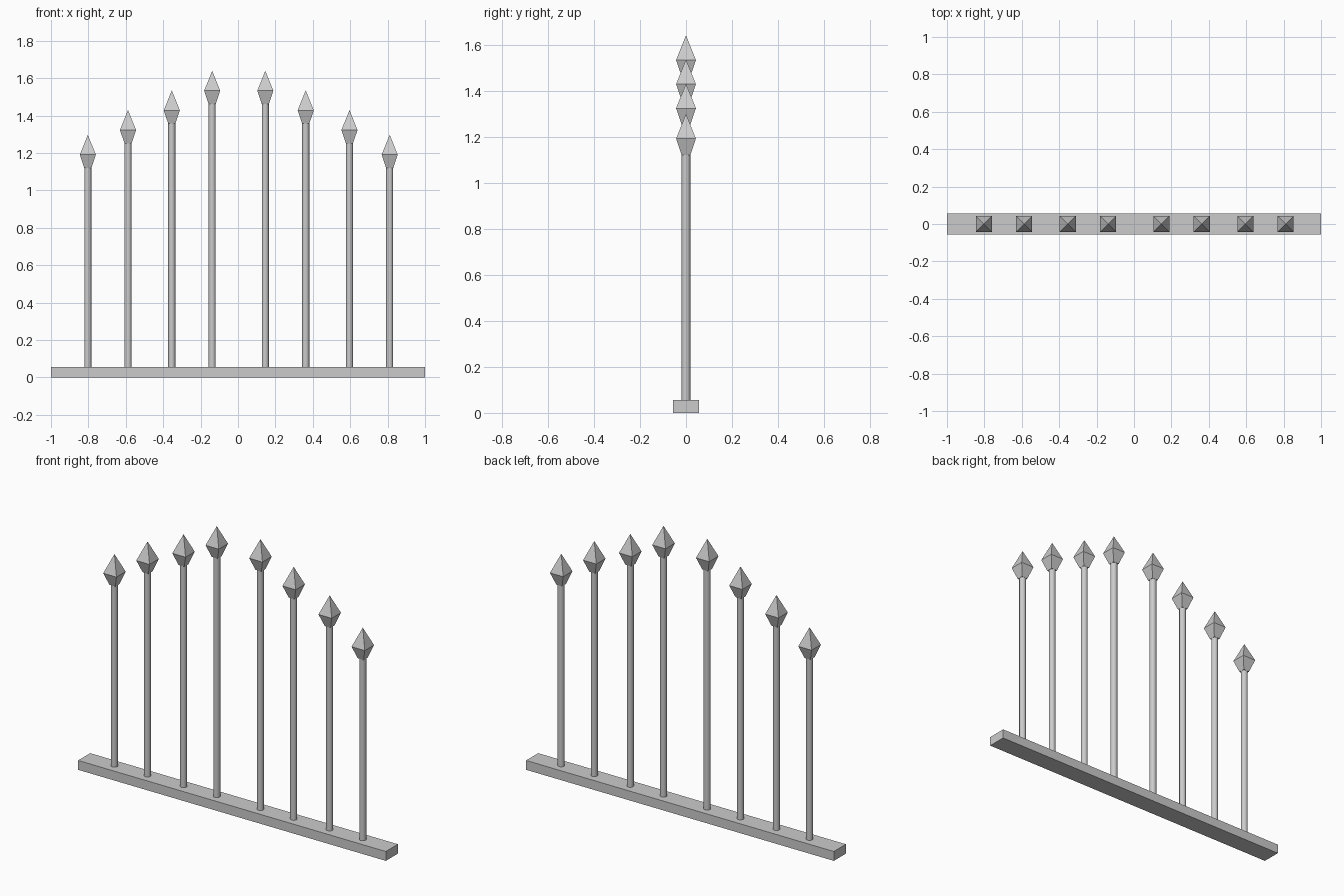
import bpy, bmesh
from math import radians

if "Cube" in bpy.data.objects:
    bpy.data.objects.remove(bpy.data.objects["Cube"])

BASE_H, BASE_D = 0.055, 0.112
POST_R, HEAD_R = 0.019, 0.043
TIP_H, NECK_H = 0.107, 0.178
CENTER_X = 0.004
# distance from centre, height of spear tip
BARS = [(0.142, 1.64), (0.358, 1.535), (0.592, 1.43), (0.807, 1.298)]


def post(x, top):
    z0 = BASE_H - 0.005
    bpy.ops.mesh.primitive_cylinder_add(vertices=16, radius=POST_R, depth=top - z0,
                                        location=(x, 0, (top + z0) / 2))
    bpy.context.object.name = "post"
    bpy.ops.object.shade_smooth_by_angle(angle=radians(40))


def spear_head(x, tip):
    bm = bmesh.new()

    def ring(r, z):
        return [bm.verts.new((sx * r, sy * r, z))
                for sx, sy in ((-1, -1), (1, -1), (1, 1), (-1, 1))]

    low, mid = ring(POST_R, -NECK_H), ring(HEAD_R, -TIP_H)
    apex = bm.verts.new((0, 0, 0))
    bm.faces.new(low[::-1])
    for i in range(4):
        j = (i + 1) % 4
        bm.faces.new((low[i], low[j], mid[j], mid[i]))
        bm.faces.new((mid[i], mid[j], apex))
    mesh = bpy.data.meshes.new("spear_head")
    bm.to_mesh(mesh)
    bm.free()
    obj = bpy.data.objects.new("spear_head", mesh)
    obj.location = (x, 0, tip)
    bpy.context.collection.objects.link(obj)


# base rail
bpy.ops.mesh.primitive_cube_add(size=1, location=(0, 0, BASE_H / 2))
base = bpy.context.object
base.name = "base_rail"
base.scale = (2, BASE_D, BASE_H)

# bars with spear heads, mirrored left and right
for dist, tip in BARS:
    for side in (-1, 1):
        x = CENTER_X + side * dist
        post(x, tip - NECK_H + 0.01)
        spear_head(x, tip)
